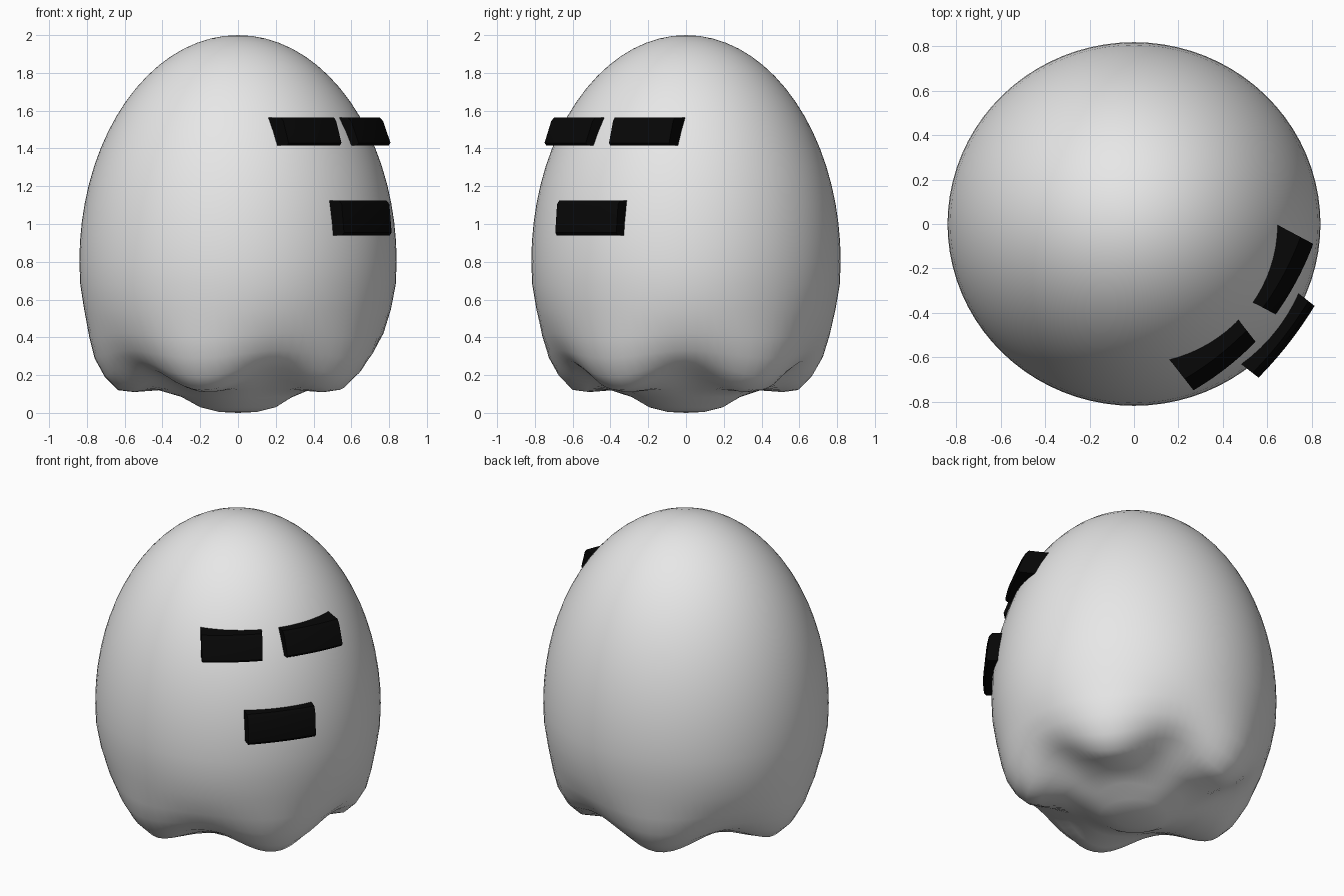
import bpy, bmesh, math

if "Cube" in bpy.data.objects:
    bpy.data.objects.remove(bpy.data.objects["Cube"])


def material(name, rgb):
    m = bpy.data.materials.new(name)
    m.diffuse_color = (*rgb, 1)
    m.use_nodes = True
    m.node_tree.nodes["Principled BSDF"].inputs["Base Color"].default_value = m.diffuse_color
    return m


def make_object(name, bm, mat, angle):
    bmesh.ops.recalc_face_normals(bm, faces=bm.faces)
    me = bpy.data.meshes.new(name)
    bm.to_mesh(me)
    bm.free()
    me.materials.append(mat)
    ob = bpy.data.objects.new(name, me)
    bpy.context.collection.objects.link(ob)
    bpy.ops.object.select_all(action='DESELECT')
    ob.select_set(True)
    bpy.context.view_layer.objects.active = ob
    bpy.ops.object.shade_smooth_by_angle(angle=math.radians(angle))
    return ob


white = material("pale_grey", (0.8, 0.8, 0.8))
black = material("black", (0.002, 0.002, 0.002))

R, WAIST, TOP = 0.84, 0.8, 1.2     # egg radius, widest height, dome height
Y_SCALE = 0.975


def egg_radius(z):
    return R * math.sqrt(max(0, 1 - ((z - WAIST) / TOP) ** 2))


# Body: egg dome, scalloped hem of five lobes, rounded underside
rows = []                           # lobe radius, lobe z, notch radius, notch z
for i in range(1, 19):
    a = math.pi / 2 * i / 18
    r, z = R * math.sin(a), WAIST + TOP * math.cos(a)
    rows.append((r, z, r, z))
rows += [(.835, .68, .835, .68), (.815, .55, .81, .55), (.787, .40, .77, .42),
         (.76, .29, .72, .33), (.705, .19, .67, .275), (.635, .12, .60, .235),
         (.55, .11, .50, .19), (.42, .12, .38, .125), (.30, .085, .28, .08),
         (.20, .03, .20, .03), (.10, .005, .10, .005)]
SEG = 80
bm = bmesh.new()
rings = []
for rl, zl, rn, zn in rows:
    ring = []
    for s in range(SEG):
        t = 2 * math.pi * s / SEG
        w = 0.5 + 0.5 * math.cos(5 * (t - math.radians(37)))
        r, z = rn + (rl - rn) * w, zn + (zl - zn) * w
        ring.append(bm.verts.new((r * math.cos(t), Y_SCALE * r * math.sin(t), z)))
    rings.append(ring)
for a, b in zip(rings, rings[1:]):
    for s in range(SEG):
        n = (s + 1) % SEG
        bm.faces.new((a[s], a[n], b[n], b[s]))
for ring, z in ((rings[0], WAIST + TOP), (rings[-1], 0)):
    tip = bm.verts.new((0, 0, z))
    for s in range(SEG):
        bm.faces.new((ring[s], ring[(s + 1) % SEG], tip))
make_object("body", bm, white, 180)


# Face plates: thick strips seated on the body, facing a given direction
def plate(name, facing, u0, u1, z0, z1, d_bottom, d_top):
    f = math.radians(facing)
    nx, ny = math.cos(f), math.sin(f)
    N = 10
    bm = bmesh.new()
    cols = []
    for i in range(N + 1):
        k = i / N
        u = u0 + (u1 - u0) * k
        bulge = 0.012 * (1 - (2 * k - 1) ** 2)

        def seat(z):
            return math.sqrt(egg_radius(z) ** 2 - u * u) - 0.03
        section = [(seat(z0), z0), (d_bottom + bulge - .012, z0),
                   (d_bottom + bulge, z0 + .015),
                   (d_top + bulge, z1 - .02), (d_top + bulge - .02, z1),
                   (seat(z1), z1)]
        cols.append([bm.verts.new((nx * d - ny * u, ny * d + nx * u, z))
                     for d, z in section])
    n = len(cols[0])
    for a, b in zip(cols, cols[1:]):
        for j in range(n):
            bm.faces.new((a[j], a[(j + 1) % n], b[(j + 1) % n], b[j]))
    bm.faces.new(cols[0])
    bm.faces.new(cols[-1])
    make_object(name, bm, black, 40)


plate("left_eye", -52, -.25, .105, 1.415, 1.565, .755, .71)
plate("right_eye", -28, -.06, .30, 1.415, 1.565, .755, .71)
plate("mouth", -38, -.20, .21, .94, 1.125, .868, .853)
